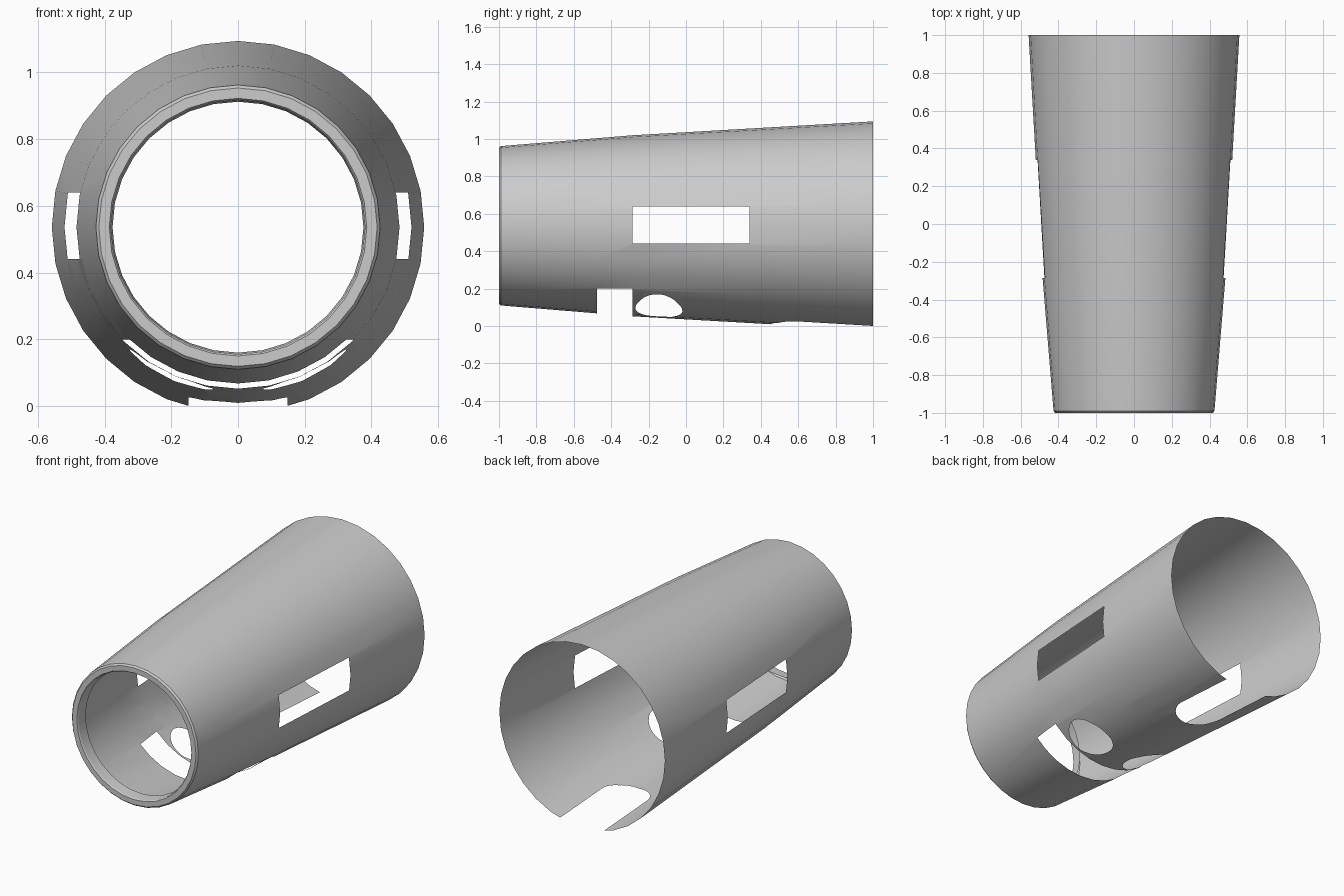
import bpy, bmesh, math
from mathutils import Vector

if "Cube" in bpy.data.objects:
    bpy.data.objects.remove(bpy.data.objects["Cube"])

CZ = 0.536      # height of the tube axis
SIDES = 32
KINK = -0.285   # y where the taper changes

# Lathed profile (radius, y): inner lip, chamfered front rim, two-stage taper
profile = [(0.376, -0.93), (0.381, -0.993), (0.386, -1.0), (0.417, -1.0),
           (0.426, -0.99), (0.484, KINK), (0.558, 1.0)]

bm = bmesh.new()
rings = []
for r, y in profile:
    rings.append([bm.verts.new((r * math.sin(a), y, CZ + r * math.cos(a)))
                  for a in (2 * math.pi * i / SIDES for i in range(SIDES))])
for a, b in zip(rings, rings[1:]):
    for i in range(SIDES):
        j = (i + 1) % SIDES
        bm.faces.new((a[i], b[i], b[j], a[j]))
bmesh.ops.recalc_face_normals(bm, faces=bm.faces[:])
# make the long outer wall face outwards
bm.faces.ensure_lookup_table()
f = bm.faces[-1]
c = f.calc_center_median()
if f.normal.dot(c - Vector((0, c.y, CZ))) < 0:
    bmesh.ops.reverse_faces(bm, faces=bm.faces[:])


def cut(planes, keep):
    """Remove the wall inside a convex set of (point, outward normal) planes."""
    planes = [(Vector(p), Vector(n).normalized()) for p, n in planes]

    def inside(n_planes):
        out = []
        for face in bm.faces:
            m = face.calc_center_median()
            if keep(m) and all((m - p).dot(n) < 0 for p, n in planes[:n_planes]):
                out.append(face)
        return out

    for k, (p, n) in enumerate(planes):
        faces = inside(k)
        edges = {e for g in faces for e in g.edges}
        verts = {v for g in faces for v in g.verts}
        bmesh.ops.bisect_plane(bm, geom=faces + list(edges) + list(verts),
                               dist=1e-5, plane_co=p, plane_no=n)
    bmesh.ops.delete(bm, geom=inside(len(planes)), context='FACES')


def arc_planes(cx, cy, r, start, end, count):
    """Vertical planes tangent to an arc in the xy plane."""
    out = []
    for i in range(count):
        a = start + (end - start) * (i + 0.5) / count
        n = Vector((math.cos(a), math.sin(a), 0))
        out.append((Vector((cx, cy, 0)) + n * r, n))
    return out


def y_span(y0, y1):
    return [((0, y0, 0), (0, -1, 0)), ((0, y1, 0), (0, 1, 0))]


# Side windows (both sides at once)
cut(y_span(KINK, 0.34) + [((0, 0, 0.44), (0, 0, -1)), ((0, 0, 0.64), (0, 0, 1))],
    lambda m: m.y > -0.9)

# Wide slot across the underside
cut(y_span(-0.475, KINK) + [((0, 0, 0.2), (0, 0, 1))],
    lambda m: m.y > -0.9 and m.z < 0.5)

# Pair of round holes underneath
for s in (-1, 1):
    cut(arc_planes(s * 0.2, -0.145, 0.125, 0, 2 * math.pi, 28),
        lambda m: m.y > KINK and m.z < 0.5)

# Round-ended notch at the back
W = 0.148
cut([((W, 0, 0), (1, 0, 0)), ((-W, 0, 0), (-1, 0, 0))]
    + arc_planes(0, 0.455 + W, W, math.pi, 2 * math.pi, 14),
    lambda m: m.y > KINK and m.z < 0.5)

loose = [v for v in bm.verts if not v.link_faces]
bmesh.ops.delete(bm, geom=loose, context='VERTS')

mesh = bpy.data.meshes.new("tapered_sleeve")
bm.to_mesh(mesh)
bm.free()
sleeve = bpy.data.objects.new("tapered_sleeve", mesh)
bpy.context.collection.objects.link(sleeve)
bpy.context.view_layer.objects.active = sleeve
sleeve.select_set(True)
bpy.ops.object.shade_smooth_by_angle(angle=math.radians(30))
